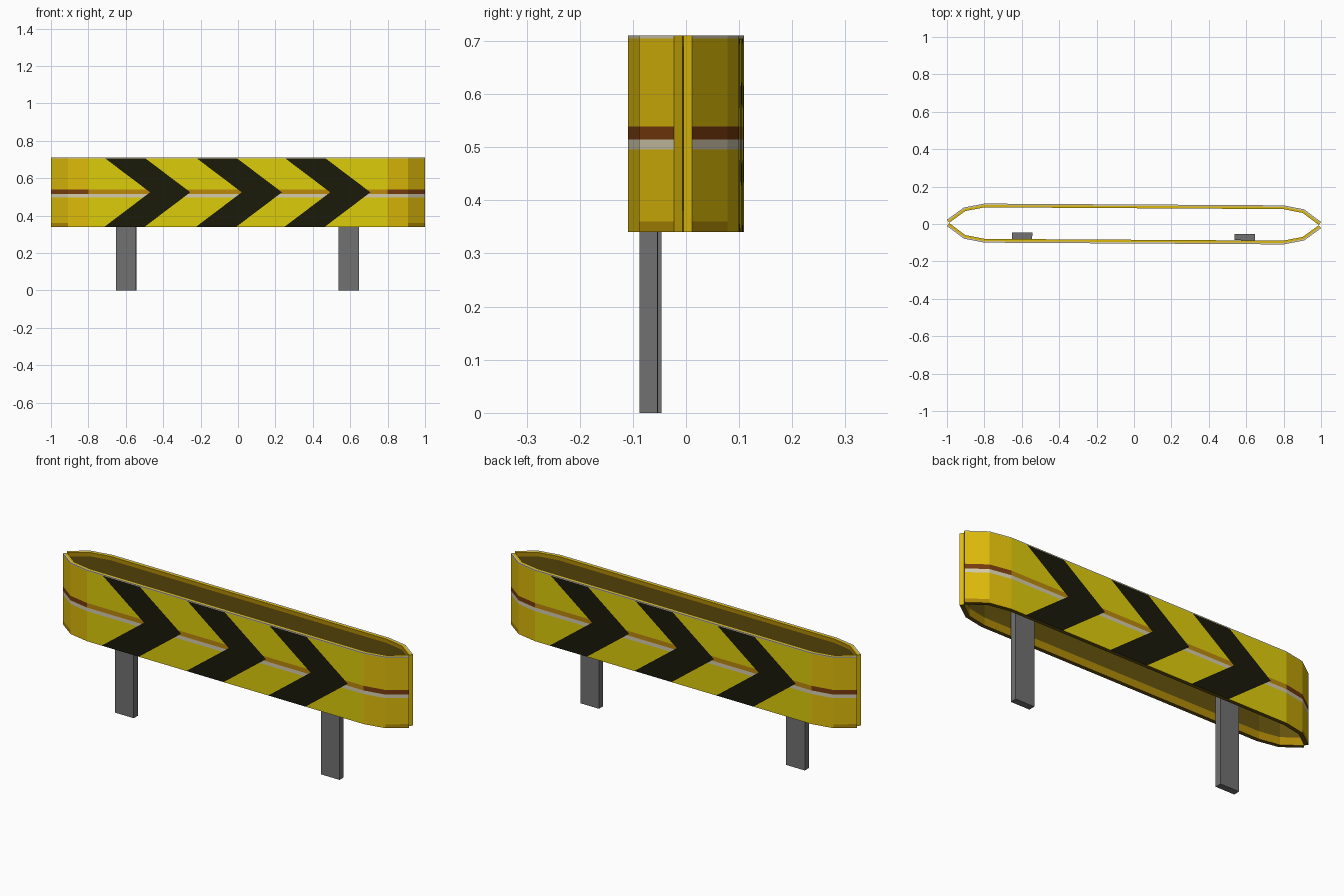
import bpy, bmesh, math
from mathutils import Vector

if "Cube" in bpy.data.objects:
    bpy.data.objects.remove(bpy.data.objects["Cube"])

COLORS = {
    "sign_yellow": (0.72, 0.60, 0.003),
    "end_yellow": (0.72, 0.49, 0.003),
    "chevron_black": (0.010, 0.010, 0.003),
    "stripe_orange": (0.50, 0.25, 0.003),
    "stripe_brown": (0.19, 0.045, 0.004),
    "stripe_white": (0.66, 0.60, 0.42),
    "inner_ochre": (0.13, 0.085, 0.004),
    "inner_gold": (0.43, 0.25, 0.002),
    "post_grey": (0.165, 0.165, 0.165),
}
NAMES = list(COLORS)
MATS = []
for name, c in COLORS.items():
    m = bpy.data.materials.new(name)
    m.diffuse_color = (*c, 1)
    m.use_nodes = True
    m.node_tree.nodes["Principled BSDF"].inputs["Base Color"].default_value = m.diffuse_color
    MATS.append(m)

Z0, Z1, MID = 0.34, 0.71, 0.525
TIPS, BAND, SHIFT = (-0.255, 0.235, 0.708), 0.215, 0.245
THICK = 0.02
OUTER = [(-1, -0.011), (-0.91, -0.078), (-0.8, -0.0996),
         (0.8, -0.109), (0.91, -0.088), (1, -0.0226)]


def offset(points, d):
    """Mitred copy of an open path, moved to its left."""
    pts = [Vector(p) for p in points]
    dirs = [(b - a).normalized() for a, b in zip(pts, pts[1:])]
    res = []
    for i, p in enumerate(pts):
        a, b = dirs[max(i - 1, 0)], dirs[min(i, len(dirs) - 1)]
        na, nb = Vector((-a.y, a.x)), Vector((-b.y, b.x))
        n = (na + nb).normalized()
        res.append(p + n * d / n.dot(na))
    return res


def cut(bm, faces, co, no):
    geom = set(faces)
    for f in faces:
        geom.update(f.edges)
        geom.update(f.verts)
    bmesh.ops.bisect_plane(bm, geom=list(geom), plane_co=co, plane_no=no, dist=1e-5)


def colour(f):
    c, n = f.calc_center_median(), f.normal
    main = abs(c.x) < 0.8
    if n.z < -0.7:                                # bottom rim
        return "inner_ochre"
    if n.z > 0.7 or abs(n.x) > 0.7:               # top rim and end caps
        return "end_yellow"
    if n.y > 0:                                   # inside wall
        return "inner_gold" if c.z < 0.38 or c.z > 0.69 else "inner_ochre"
    if c.z > 0.705:
        return "stripe_white"
    if c.z < 0.36 and abs(c.x) > 0.91:
        return "inner_gold"
    u = c.x + SHIFT * abs(c.z - MID) / (Z1 - MID)
    if main and any(t - BAND < u < t for t in TIPS):
        return "chevron_black"
    if 0.496 < c.z < 0.515:
        return "stripe_white"
    if 0.515 < c.z < 0.539:
        return "stripe_orange" if main else "stripe_brown"
    return "sign_yellow" if main else "end_yellow"


def panel_mesh():
    bm = bmesh.new()
    # cross-section: outer wall, pale outer lip, top rim, inner wall, bottom rim
    section = ((0, Z0), (0, Z1), (THICK * 0.4, Z1), (THICK, Z1), (THICK, Z0))
    rings = [[bm.verts.new((p[0], p[1], z)) for p in offset(OUTER, d)]
             for d, z in section]
    last, count = len(OUTER) - 1, len(rings)
    pale = NAMES.index("stripe_white")
    for i in range(last):
        for k in range(count):
            a, b = rings[k], rings[(k + 1) % count]
            f = bm.faces.new((a[i], a[i + 1], b[i + 1], b[i]))
            f.material_index = pale if k == 1 else 0
    bm.faces.new([r[0] for r in rings])
    bm.faces.new([r[last] for r in rings])
    bmesh.ops.recalc_face_normals(bm, faces=bm.faces[:])
    # horizontal stripe edges
    for z in (0.36, 0.38, 0.496, 0.515, MID, 0.539, 0.69, 0.705):
        cut(bm, bm.faces[:], (0, 0, z), (0, 0, 1))
    # slanted chevron edges on the long outer face
    for side in (1, -1):
        for t in TIPS:
            for x in (t, t - BAND):
                bm.normal_update()
                faces = [f for f in bm.faces if f.normal.y < -0.98
                         and (f.calc_center_median().z - MID) * side > 0]
                cut(bm, faces, (x, 0, MID), (Z1 - MID, 0, side * SHIFT))
    bm.normal_update()
    for f in bm.faces:
        if f.material_index != pale:
            f.material_index = NAMES.index(colour(f))
    me = bpy.data.meshes.new("panel")
    bm.to_mesh(me)
    bm.free()
    for m in MATS:
        me.materials.append(m)
    return me


# front and back panels, the back one turned half a circle
mesh = panel_mesh()
for name, turn in (("front_panel", 0), ("back_panel", math.pi)):
    ob = bpy.data.objects.new(name, mesh)
    ob.rotation_euler.z = turn
    bpy.context.collection.objects.link(ob)

# two flat posts behind the front panel
for name, x, y in (("left_post", -0.598, -0.063), ("right_post", 0.592, -0.070)):
    bpy.ops.mesh.primitive_cube_add(size=1, location=(x, y, 0.26))
    ob = bpy.context.object
    ob.name = name
    ob.scale = (0.108, 0.034, 0.52)
    ob.rotation_euler.z = math.radians(-0.35)
    ob.data.materials.append(MATS[NAMES.index("post_grey")])
